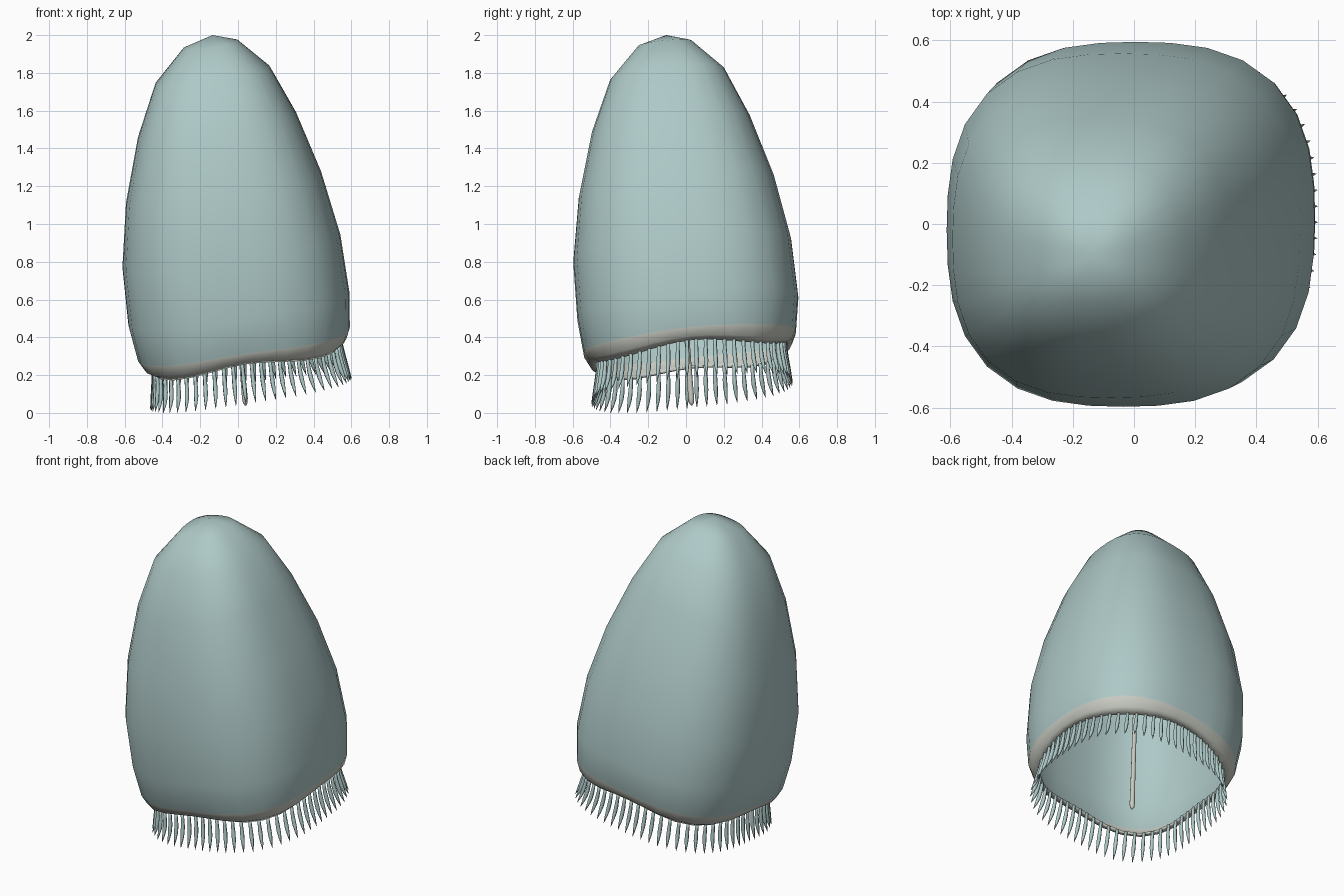
import bpy, bmesh, math
from mathutils import Vector

if "Cube" in bpy.data.objects:
    bpy.data.objects.remove(bpy.data.objects["Cube"])

SX, SY = 0.15, 0.105      # tilt of every ring plane


def material(name, col):
    m = bpy.data.materials.new(name)
    m.diffuse_color = (*col, 1)
    m.use_nodes = True
    m.node_tree.nodes["Principled BSDF"].inputs["Base Color"].default_value = m.diffuse_color
    return m


teal = material("teal", (0.42, 0.58, 0.57))
pale = material("pale", (0.58, 0.60, 0.54))


def ring_point(cx, cy, cz, r, a, dip=0.0):
    # rounded-square ring, tilted, with its corners optionally dipping
    lobe = 1 - math.cos(4 * a)
    k = r * (1 + 0.046 * lobe)
    x, y = k * math.cos(a), k * math.sin(a)
    return Vector((cx + x, cy + y, cz - dip * lobe + SX * x + SY * y))


def make_object(name, bm, *mats):
    bmesh.ops.recalc_face_normals(bm, faces=bm.faces)
    me = bpy.data.meshes.new(name)
    bm.to_mesh(me)
    bm.free()
    for m in mats:
        me.materials.append(m)
    for p in me.polygons:
        p.use_smooth = True
    ob = bpy.data.objects.new(name, me)
    bpy.context.collection.objects.link(ob)
    return ob


def skin(bm, a, b, mat=0):
    n = len(a)
    for i in range(n):
        f = bm.faces.new((a[i], a[(i + 1) % n], b[(i + 1) % n], b[i]))
        f.material_index = mat


def tube(bm, pts, radii, n=6):
    # tapered tube along a path, closed at both ends
    rings = []
    for i, (p, r) in enumerate(zip(pts, radii)):
        d = (pts[min(i + 1, len(pts) - 1)] - pts[max(i - 1, 0)]).normalized()
        u = d.cross(Vector((0.3, 1, 0.1))).normalized()
        v = d.cross(u)
        rings.append([bm.verts.new(p + r * (math.cos(t) * u + math.sin(t) * v))
                      for t in (2 * math.pi * k / n for k in range(n))])
    for a, b in zip(rings, rings[1:]):
        skin(bm, a, b)
    bm.faces.new(rings[0])
    bm.faces.new(rings[-1])


# bell: rings of (centre x, centre y, centre z, radius, corner dip), rim first
bell_rings = [
    (0.045, 0.030, 0.310, 0.500, 0.020),
    (0.038, 0.025, 0.325, 0.538, 0.014),
    (0.030, 0.020, 0.370, 0.562, 0.006),
    (0.005, 0.010, 0.550, 0.585, 0),
    (-0.035, -0.020, 0.857, 0.577, 0),
    (-0.075, -0.050, 1.190, 0.518, 0),
    (-0.110, -0.080, 1.520, 0.420, 0),
    (-0.135, -0.100, 1.787, 0.303, 0),
    (-0.145, -0.112, 1.950, 0.145, 0),
]
N = 32
bm = bmesh.new()
rings = [[bm.verts.new(ring_point(cx, cy, cz, r, 2 * math.pi * i / N, dip)) for i in range(N)]
         for cx, cy, cz, r, dip in bell_rings]
for j in range(len(rings) - 1):
    skin(bm, rings[j], rings[j + 1], 1 if j < 2 else 0)
apex = bm.verts.new((-0.135, -0.105, 2.0))
for i in range(N):
    bm.faces.new((rings[-1][i], rings[-1][(i + 1) % N], apex))
bell = make_object("bell", bm, teal, pale)
shell = bell.modifiers.new("shell", 'SOLIDIFY')
shell.thickness = 0.015
shell.offset = -1

# fringe: short tapering tentacles hanging from the rim
COUNT = 64
bm = bmesh.new()
for i in range(COUNT):
    a = 2 * math.pi * (i + 0.5) / COUNT
    top = ring_point(0.045, 0.030, 0.322, 0.497, a, 0.020)
    tip = ring_point(0.068, 0.032, 0.106, 0.532, a, 0.001)
    out = Vector((math.cos(a), math.sin(a), 0))
    pts = [top.lerp(tip, t) - out * 0.010 * math.sin(math.pi * t)
           for t in (0, 0.2, 0.4, 0.6, 0.8, 1)]
    tube(bm, pts, (0.010, 0.010, 0.012, 0.012, 0.008, 0.001))
make_object("tentacle_fringe", bm, teal)

# central stalk hanging inside the bell
bm = bmesh.new()
top, end = Vector((-0.135, -0.105, 1.96)), Vector((0.04, 0.03, 0.04))
ts = (0, 0.5, 0.9, 0.98, 0.993, 1)
tube(bm, [top.lerp(end, t) for t in ts], (0.012, 0.012, 0.014, 0.016, 0.013, 0.004), 10)
make_object("central_stalk", bm, pale)
